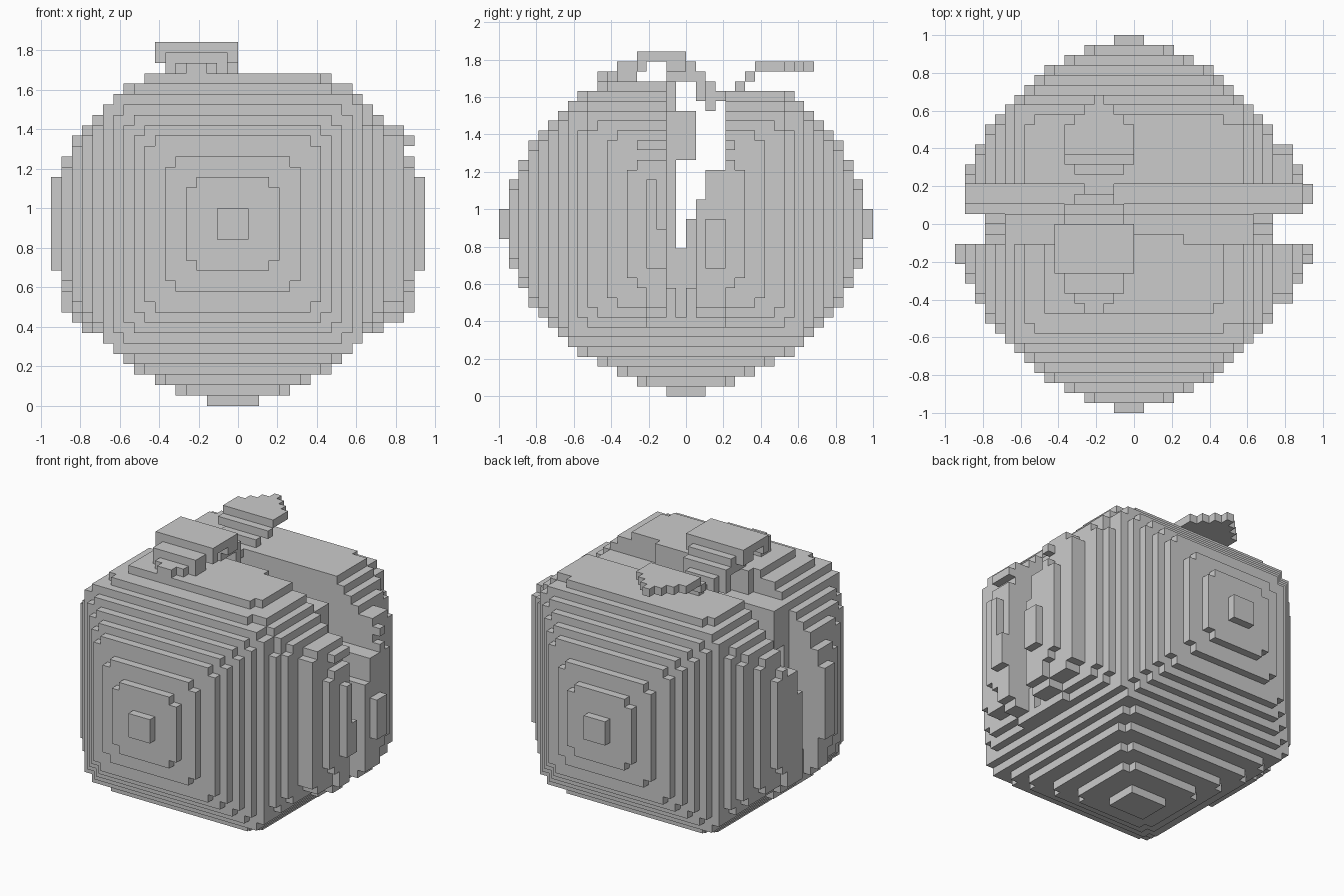
import bpy
import bmesh
from mathutils import Vector

cube = bpy.data.objects.get("Cube")
if cube:
    bpy.data.objects.remove(cube, do_unlink=True)

UNIT = 2 / 38                      # one block
ORIGIN = Vector((-18, -19, 0))     # block grid corner
# half width of the rounded outline, by distance from the centre
REACH = [17, 17, 16, 16, 16, 15, 15, 14, 14, 13, 12, 11, 10, 9, 8, 6, 4, 1]

grey = bpy.data.materials.new("plain grey")
grey.use_nodes = True
colour = (0.6, 0.6, 0.6, 1)
grey.diffuse_color = colour
grey.node_tree.nodes["Principled BSDF"].inputs["Base Color"].default_value = colour


def layer_fits(depth, a, b):
    """One layer is a square with its corner blocks removed."""
    limit = REACH[depth]
    return a <= limit and b <= limit and not (depth < 17 and limit < 13 and a == limit == b)


def in_hull(i, j, k):
    """Round block form, pulled apart along y."""
    dx, dz = abs(i - 17), abs(k - 17)
    dy = 17 - j if j < 17 else max(0, j - 20)
    if i > 17 and dx >= 16:
        dx -= 1                    # right side bulges by one block
    if dx > 16 or (k == 31 and not 9 <= i <= 26):
        return False
    if 15 <= j <= 22 and 7 <= k <= 10:
        dz -= 2 if k > 8 else 1    # sides sag beside the crack
    shoulder = i > 17 and k > 24 and dy < 9
    z_limit = REACH[max(dx - 1 - shoulder, 0)]
    y_limit = REACH[dz] - (dz >= 14)
    if dz > z_limit or dy > min(REACH[dx], y_limit):
        return False
    if dx > 12 and dy == REACH[dx] and dz == z_limit:
        return False
    if 12 < dz < 17 and dy == y_limit and dx == REACH[dz] + 1:
        return False
    return layer_fits(dy, dx, dz)


def in_gap(i, j, k):
    """Stepped crack between the halves."""
    if j == 17 and 10 <= i <= 22:
        return k < 32
    depth = 14 if k < 11 and j != 18 else 12
    inset = j > 19 or k < 8 or abs(i - 17) <= depth
    floor = {17: 29, 18: 15, 19: 18, 20: 20}.get(j, 23)
    ledge = j in (18, 19) and 24 <= k < 29
    return inset and (k < floor or ledge)


def in_body(i, j, k):
    if not in_hull(i, j, k):
        return False
    if j < 17:
        return k < 32
    if j > 22:
        return k < 31
    return in_gap(i, j, k)


def block(x0, x1, y0, y1, z0, z1):
    return {(i, j, k) for i in range(x0, x1) for j in range(y0, y1) for k in range(z0, z1)}


def build(name, cells):
    """Skin a set of blocks with their outer faces only."""
    bm = bmesh.new()
    verts = {}

    def corner(p):
        if p not in verts:
            verts[p] = bm.verts.new((Vector(p) + ORIGIN) * UNIT)
        return verts[p]

    for cell in cells:
        for axis in range(3):
            u, v = (axis + 1) % 3, (axis + 2) % 3
            for side in (0, 1):
                near = list(cell)
                near[axis] += 2 * side - 1
                if tuple(near) in cells:
                    continue
                loop = []
                for a, b in ((0, 0), (1, 0), (1, 1), (0, 1)):
                    p = list(cell)
                    p[axis] += side
                    p[u] += a
                    p[v] += b
                    loop.append(corner(tuple(p)))
                bm.faces.new(loop if side else loop[::-1])
    bmesh.ops.dissolve_limit(bm, angle_limit=0.01, verts=bm.verts, edges=bm.edges)
    mesh = bpy.data.meshes.new(name)
    bm.to_mesh(mesh)
    bm.free()
    mesh.materials.append(grey)
    obj = bpy.data.objects.new(name, mesh)
    bpy.context.collection.objects.link(obj)


# Split round body with raised lips beside the crack
body = {c for c in block(0, 36, 0, 38, 0, 32) if in_body(*c)}
body |= block(0, 1, 15, 17, 13, 22)
body |= block(35, 36, 15, 16, 13, 22) | block(35, 36, 16, 17, 13, 17)
body |= block(35, 36, 21, 23, 13, 18)
build("split_body", body)

# Arched strap: half width, y range, z range
strap = set()
for half, y0, y1, z0, z1 in ((1, 10, 11, 32, 33), (2, 11, 13, 32, 33),
                             (3, 12, 14, 32, 34), (4, 14, 15, 33, 35),
                             (4, 15, 19, 34, 35), (4, 17, 19, 33, 34),
                             (3, 17, 20, 32, 34), (3, 20, 21, 30, 33),
                             (2, 21, 22, 29, 32)):
    strap |= block(14 - half, 14 + half, y0, y1, z0, z1)
build("top_strap", strap)

# Rising pointed leaf
leaf = block(13, 16, 22, 24, 30, 31) | block(12, 17, 24, 25, 31, 32) | block(11, 18, 25, 26, 32, 33)
for row in range(26, 32):
    half = min(3, 31 - row)
    leaf |= block(14 - half, 15 + half, row, row + 1, 33, 34)
build("top_leaf", leaf)
